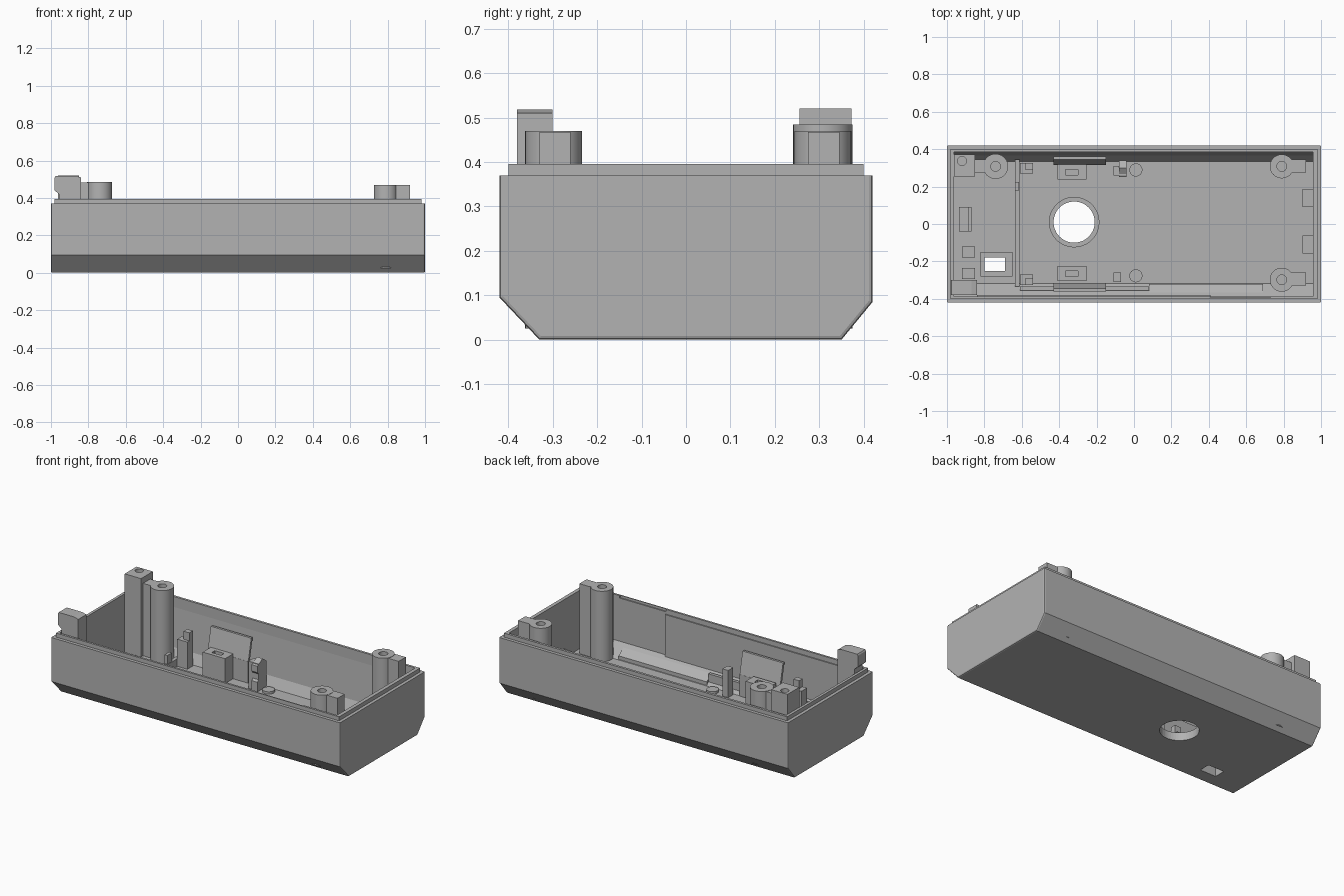
import bpy, bmesh, math
from mathutils import Vector

if "Cube" in bpy.data.objects:
    bpy.data.objects.remove(bpy.data.objects["Cube"])

grey = bpy.data.materials.new("plastic grey")
grey.diffuse_color = (0.45, 0.45, 0.45, 1)
grey.use_nodes = True
grey.node_tree.nodes["Principled BSDF"].inputs["Base Color"].default_value = grey.diffuse_color


def finish(name, bm, cutter=False):
    bmesh.ops.recalc_face_normals(bm, faces=bm.faces)
    me = bpy.data.meshes.new(name)
    bm.to_mesh(me)
    bm.free()
    ob = bpy.data.objects.new(name, me)
    bpy.context.collection.objects.link(ob)
    me.materials.append(grey)
    if cutter:
        ob.hide_render = True
        ob.hide_set(True)
    return ob


def prism(name, pts, axis, a, b, cutter=False):
    """Extrude a 2D outline along an axis: x (y,z), y (x,z) or z (x,y)."""
    def place(p, t):
        return {'x': (t, p[0], p[1]), 'y': (p[0], t, p[1]), 'z': (p[0], p[1], t)}[axis]
    bm = bmesh.new()
    f = bm.faces.new([bm.verts.new(place(p, a)) for p in pts])
    r = bmesh.ops.extrude_face_region(bm, geom=[f])
    d = Vector(place((0, 0), b - a))
    bmesh.ops.translate(bm, vec=d, verts=[v for v in r['geom'] if isinstance(v, bmesh.types.BMVert)])
    return finish(name, bm, cutter)


def box(name, x0, x1, y0, y1, z0, z1, cutter=False):
    return prism(name, [(x0, y0), (x1, y0), (x1, y1), (x0, y1)], 'z', z0, z1, cutter)


def cyl(name, x, y, r, z0, z1, cutter=False, n=40):
    pts = [(x + r * math.cos(2 * math.pi * i / n), y + r * math.sin(2 * math.pi * i / n)) for i in range(n)]
    ob = prism(name, pts, 'z', z0, z1, cutter)
    smooth(ob)
    return ob


def smooth(ob):
    if ob.hide_render:
        return
    bpy.ops.object.select_all(action='DESELECT')
    bpy.context.view_layer.objects.active = ob
    ob.select_set(True)
    bpy.ops.object.shade_smooth_by_angle(angle=math.radians(30))


def boolean(ob, other, op='DIFFERENCE'):
    m = ob.modifiers.new(op.lower(), 'BOOLEAN')
    m.object, m.operation, m.solver = other, op, 'EXACT'


# Outer case with chamfered long bottom edges
case = prism("case", [(-0.42, 0.37), (-0.42, 0.095), (-0.33, 0.0), (0.35, 0.0),
                      (0.42, 0.085), (0.42, 0.37)], 'x', -1, 1)
bm = bmesh.new()
bm.from_mesh(case.data)
ends = [e for e in bm.edges if abs(e.verts[0].co.x - e.verts[1].co.x) < 1e-5
        and not all(v.co.z > 0.36 for v in e.verts)]
bmesh.ops.bevel(bm, geom=ends, offset=0.008, segments=2, profile=0.5, affect='EDGES')
bm.to_mesh(case.data)
bm.free()

# Cavity cutter shared by the case and its stepped lip
cavity = prism("cavity_cutter", [(-0.387, 0.6), (-0.387, 0.11), (-0.318, 0.03), (0.335, 0.03),
                                 (0.365, 0.09), (0.385, 0.33), (0.385, 0.6)], 'x', -0.963, 0.957, True)
lip = box("lip", -0.98, 0.98, -0.40, 0.40, 0.365, 0.395)
lip_notch = box("lip_notch_cutter", 0.41, 0.73, -0.394, -0.36, 0.38, 0.6, True)
round_hole = cyl("round_hole_cutter", -0.32, 0.01, 0.11, -0.1, 0.3, True, 48)
slot_hole = box("slot_hole_cutter", -0.80, -0.69, -0.25, -0.18, -0.1, 0.3, True)
boolean(case, cavity)
boolean(case, round_hole)
boolean(case, slot_hole)
boolean(lip, cavity)
boolean(lip, lip_notch)

# Collars around the floor openings
collar = cyl("hole_collar", -0.32, 0.01, 0.135, 0.025, 0.05, n=48)
boolean(collar, round_hole)
shroud = box("slot_collar", -0.82, -0.65, -0.28, -0.15, 0.025, 0.075)
boolean(shroud, slot_hole)

# Screw bosses, each with a web block and a blind hole
for name, x, y, r, top, web in (
        ("rear_right", 0.79, 0.308, 0.064, 0.47, (0.79, 0.92, 0.275, 0.345)),
        ("front_right", 0.79, -0.298, 0.064, 0.47, (0.79, 0.92, -0.33, -0.26)),
        ("rear_left", -0.74, 0.308, 0.067, 0.485, (-0.87, -0.74, 0.275, 0.345))):
    boss = cyl(name + "_screw_boss", x, y, r, 0.025, top)
    block = box(name + "_boss_web", *web, 0.025, top - 0.002)
    hole = cyl(name + "_screw_hole_cutter", x, y, 0.026, top - 0.15, 0.7, True, 24)
    boolean(boss, hole)
    boolean(block, hole)

# Rear left corner post with a pin hole
post = box("rear_corner_post", -0.963, -0.85, 0.255, 0.372, 0.028, 0.52)
pin = cyl("pin_hole_cutter", -0.92, 0.337, 0.024, 0.4, 0.7, True, 24)
boolean(post, pin)

# Front left corner post with an overhanging hook
prism("front_corner_post", [(-0.957, 0.06), (-0.84, 0.06), (-0.84, 0.51), (-0.87, 0.518), (-0.975, 0.518),
                            (-0.98, 0.51), (-0.98, 0.44), (-0.957, 0.42)], 'y', -0.38, -0.30)

# Mirrored front and rear fittings
for side, s in (("front", -1), ("rear", 1)):
    def sbox(name, x0, x1, y0, y1, z0, z1, cutter=False):
        ya, yb = sorted((s * y0, s * y1))
        return box(side + name, x0, x1, ya, yb, z0, z1, cutter)
    off = 0.012 if s > 0 else 0
    stand = sbox("_latch_block", -0.41, -0.255, 0.225 + off, 0.305 + off, 0.025, 0.185)
    slot = sbox("_latch_slot_cutter", -0.365, -0.30, 0.25 + off, 0.28 + off, 0.12, 0.3, True)
    boolean(stand, slot)
    # Leaning clip plate behind the block
    prism(side + "_clip_plate", [(s * 0.315, 0.16), (s * 0.33, 0.16), (s * 0.36, 0.30), (s * 0.345, 0.30)],
          'x', -0.43, -0.15)
    sbox("_clip_foot", -0.43, -0.15, 0.315, 0.345, 0.025, 0.165)
    sbox("_step_post_low", -0.61, -0.54, 0.27, 0.325, 0.025, 0.20)
    sbox("_step_post_high", -0.58, -0.54, 0.29, 0.325, 0.19, 0.25)
    sbox("_guide_post", -0.11, -0.07 if s < 0 else -0.04, 0.26, 0.31, 0.025, 0.20)
    cyl(side + "_locating_peg", 0.01, s * 0.277 + off, 0.035, 0.025, 0.045, n=24)

# Bent spring tab beside the rear guide post
prism("rear_bent_tab", [(0.25, 0.03), (0.34, 0.03), (0.34, 0.19), (0.30, 0.22), (0.25, 0.19),
                        (0.25, 0.15), (0.275, 0.12), (0.25, 0.09)], 'x', -0.08, -0.04)

# Sloped rail and rib along the front wall
prism("front_rail", [(-0.365, 0.055), (-0.32, 0.025), (-0.32, 0.055), (-0.365, 0.09)], 'x', 0.08, 0.69)
box("front_rib", -0.61, 0.08, -0.355, -0.335, 0.03, 0.10)
box("front_ledge", -0.84, 0.41, -0.39, -0.38, 0.10, 0.365)

# Compartment divider
box("divider", -0.635, -0.612, -0.335, 0.345, 0.025, 0.075)
box("divider_tab", -0.635, -0.615, 0.18, 0.225, 0.025, 0.13)

# End wall stops
for i, y in enumerate((0.14, -0.11)):
    box(f"end_stop_{i + 1}", 0.90, 0.96, y - 0.048, y + 0.048, 0.025, 0.09)

# Left wall bracket and small supports
box("left_bracket", -0.935, -0.885, -0.04, 0.09, 0.025, 0.12)
box("left_bracket_lip", -0.885, -0.87, -0.04, 0.09, 0.025, 0.09)
for i, y in enumerate((-0.15, -0.265)):
    box(f"left_support_{i + 1}", -0.92, -0.85, y - 0.03, y + 0.03, 0.025, 0.11)
